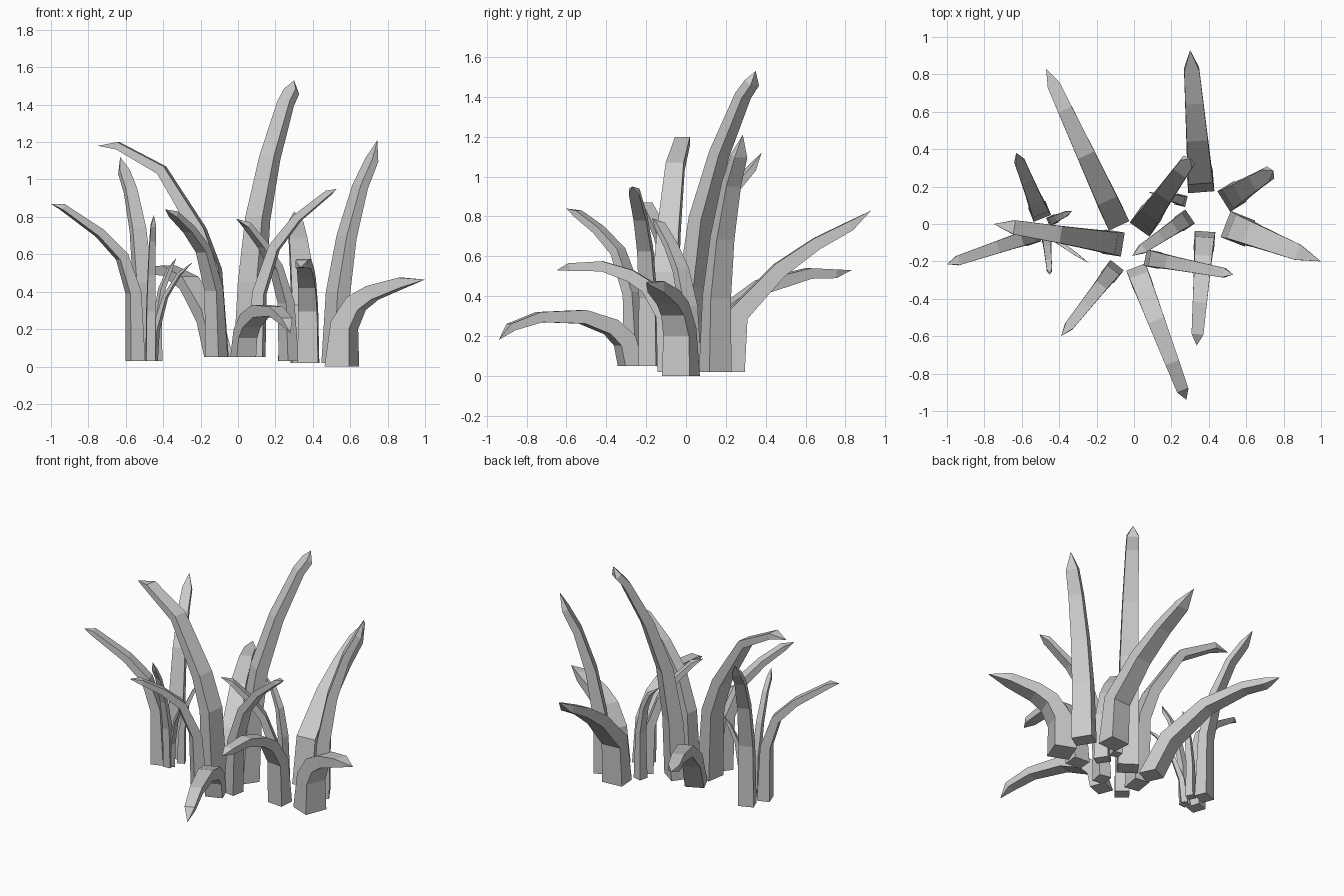
import bpy
import bmesh
from mathutils import Vector

default_cube = bpy.data.objects.get("Cube")
if default_cube:
    bpy.data.objects.remove(default_cube, do_unlink=True)

# One plain grey for the whole plant
grey = bpy.data.materials.new("plain_grey")
grey.use_nodes = True
grey.diffuse_color = (0.6, 0.6, 0.6, 1)
grey.node_tree.nodes["Principled BSDF"].inputs["Base Color"].default_value = grey.diffuse_color


def blade(name, root, tip, width, depth, bend):
    """Tapered four-sided leaf. The bend holds (reach, height) pairs of its
    inner face, with reach running from the root to the tip."""
    root, tip = Vector((*root, 0)), Vector((*tip, 0))
    out = (tip - root).normalized()
    up = Vector((0, 0, 1))
    side = up.cross(out)
    path = [root.lerp(tip, reach) + up * height for reach, height in bend]

    # Add a shoulder before the point when the last stretch is long
    if (path[-1] - path[-2]).length > 0.14:
        path.insert(-1, path[-2].lerp(path[-1], 0.6))

    # Distance travelled along the leaf sets the taper
    travelled = [0.0]
    for a, b in zip(path, path[1:]):
        travelled.append(travelled[-1] + (b - a).length)

    bm = bmesh.new()
    rings = []
    for i, point in enumerate(path[:-1]):
        if i == 0:
            along = up
        else:
            before = (point - path[i - 1]).normalized()
            after = (path[i + 1] - point).normalized()
            along = (before + after).normalized()
        back = out * along.z - up * along.dot(out)
        t = travelled[i] / travelled[-2]
        half = side * width / 2 * (1 - 0.42 * t ** 1.5)
        thick = back * depth * (1 - 0.6 * t)
        corners = (point - half, point + half,
                   point + half + thick, point - half + thick)
        rings.append([bm.verts.new(c) for c in corners])

    # Walls, flat root and pointed end
    point = bm.verts.new(path[-1])
    for k in range(4):
        n = (k + 1) % 4
        for low, high in zip(rings, rings[1:]):
            bm.faces.new((low[k], low[n], high[n], high[k]))
        bm.faces.new((rings[-1][k], rings[-1][n], point))
    bm.faces.new(rings[0])
    bmesh.ops.recalc_face_normals(bm, faces=bm.faces)

    mesh = bpy.data.meshes.new(name)
    bm.to_mesh(mesh)
    bm.free()
    mesh.materials.append(grey)
    leaf = bpy.data.objects.new(name, mesh)
    bpy.context.collection.objects.link(leaf)
    return leaf


# Middle cluster
blade("middle_tall_leaf", root=(.03, -.03), tip=(.3, .35), width=.13, depth=.11,
      bend=[(0, .05), (.07, .45), (.2, .8), (.46, 1.13), (.79, 1.42), (1, 1.53)])
blade("middle_back_leaf", root=(-.08, -.01), tip=(-.47, .83), width=.12, depth=.11,
      bend=[(0, .05), (.16, .3), (.45, .48), (.74, .54), (1, .53)])
blade("middle_right_leaf", root=(-.06, -.11), tip=(-.75, 0), width=.13, depth=.1,
      bend=[(0, .05), (.05, .52), (.17, .74), (.48, 1.07), (.84, 1.2), (1, 1.18)])
blade("middle_front_right_leaf", root=(-.09, -.22), tip=(-.39, -.6), width=.09, depth=.08,
      bend=[(0, .05), (.07, .42), (.28, .64), (.55, .75), (.84, .83), (1, .84)])
blade("middle_front_drooping_leaf", root=(.01, -.23), tip=(.28, -.94), width=.11, depth=.1,
      bend=[(0, .05), (.06, .2), (.18, .28), (.4, .33), (.72, .32), (.93, .26), (1, .18)])
blade("middle_left_leaf", root=(.06, -.18), tip=(.53, -.27), width=.09, depth=.08,
      bend=[(0, .05), (.05, .4), (.24, .65), (.52, .81), (.88, .94), (1, .95)])

# Left cluster
blade("left_back_leaf", root=(.36, .17), tip=(.3, .93), width=.14, depth=.12,
      bend=[(0, .02), (.06, .33), (.36, .56), (.62, .69), (1, .83)])
blade("left_tall_leaf", root=(.48, .12), tip=(.745, .285), width=.13, depth=.1,
      bend=[(0, .02), (.08, .4), (.28, .7), (.58, .97), (1, 1.21)])
blade("left_broad_leaf", root=(.49, 0), tip=(1, -.2), width=.15, depth=.14,
      bend=[(0, 0), (.06, .24), (.22, .37), (.42, .43), (.75, .475), (1, .465)])
blade("left_front_leaf", root=(.38, -.04), tip=(.335, -.65), width=.11, depth=.1,
      bend=[(0, .02), (.05, .32), (.21, .47), (.37, .53), (.62, .575), (.9, .565), (1, .53)])
blade("left_inner_leaf", root=(.3, .04), tip=(-.01, -.17), width=.09, depth=.07,
      bend=[(0, .03), (.07, .35), (.26, .54), (.5, .66), (.8, .77), (1, .79)])
blade("left_small_leaf", root=(.28, .12), tip=(.08, .17), width=.06, depth=.06,
      bend=[(0, .03), (.06, .35), (.25, .53), (.55, .64), (1, .7)])

# Right cluster
blade("right_outer_leaf", root=(-.51, -.05), tip=(-1, -.215), width=.09, depth=.08,
      bend=[(0, .03), (.04, .4), (.18, .6), (.44, .73), (.87, .87), (1, .87)])
blade("right_tall_leaf", root=(-.49, .03), tip=(-.63, .38), width=.1, depth=.08,
      bend=[(0, .03), (.06, .45), (.26, .74), (.56, .95), (1, 1.12)])
blade("right_front_leaf", root=(-.47, -.05), tip=(-.45, -.27), width=.05, depth=.05,
      bend=[(0, .03), (.08, .3), (.3, .5), (.62, .68), (1, .81)])
blade("right_thin_leaf", root=(-.47, -.05), tip=(-.24, -.21), width=.03, depth=.04,
      bend=[(0, .03), (.08, .2), (.32, .38), (.66, .5), (1, .56)])
blade("right_small_leaf", root=(-.46, .01), tip=(-.33, .07), width=.05, depth=.05,
      bend=[(0, .03), (.08, .25), (.32, .42), (.65, .52), (1, .58)])
